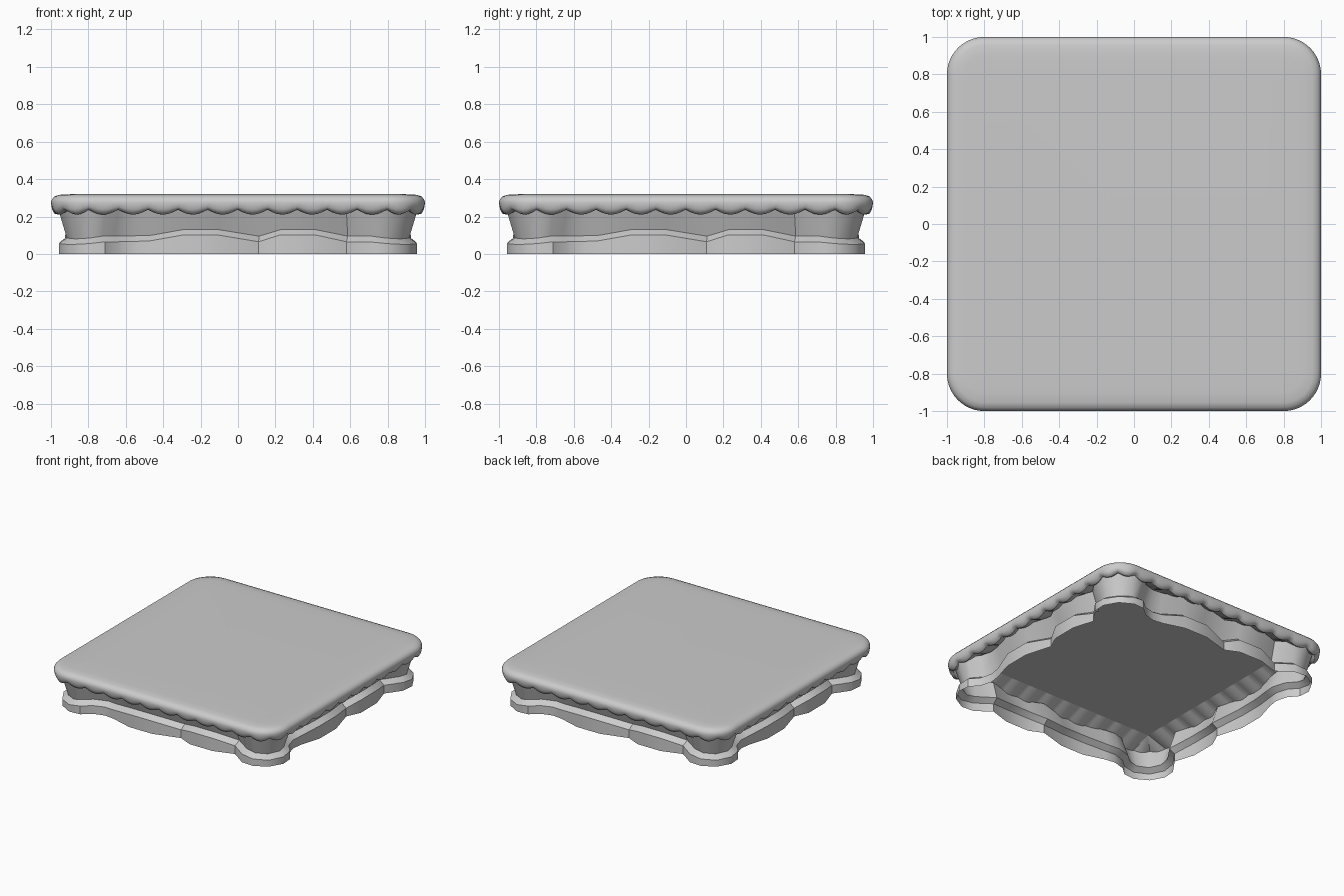
import bpy, bmesh, math
from mathutils import Vector

if "Cube" in bpy.data.objects:
    bpy.data.objects.remove(bpy.data.objects["Cube"])


def make_object(name, rings, angle, cap_last=False):
    """Loft closed rings of equal length into one object."""
    bm = bmesh.new()
    loops = [[bm.verts.new(p) for p in ring] for ring in rings]
    n = len(loops[0])
    for a, b in zip(loops, loops[1:]):
        for i in range(n):
            j = (i + 1) % n
            bm.faces.new((a[i], a[j], b[j], b[i]))
    if cap_last:
        bm.faces.new(loops[-1])
    bmesh.ops.remove_doubles(bm, verts=bm.verts, dist=0.0005)
    bmesh.ops.recalc_face_normals(bm, faces=bm.faces)
    mesh = bpy.data.meshes.new(name)
    bm.to_mesh(mesh)
    bm.free()
    ob = bpy.data.objects.new(name, mesh)
    bpy.context.collection.objects.link(ob)
    bpy.ops.object.select_all(action='DESELECT')
    ob.select_set(True)
    bpy.context.view_layer.objects.active = ob
    bpy.ops.object.shade_smooth_by_angle(angle=math.radians(angle))
    return ob


def quarter_turn(x, y, k):
    for _ in range(k):
        x, y = -y, x
    return x, y


def clamp(v, m):
    return max(-m, min(m, v))


# Rounded square outline: position, outward direction, scallop depth
HALF, RADIUS, SCALLOPS, STEPS = 1.0, 0.2, 12, 6


def outline():
    straight, arc = 2 * (HALF - RADIUS), RADIUS * math.pi / 2
    count, pts = SCALLOPS * STEPS, []
    for k in range(4):
        for i in range(count):
            s = (straight + arc) * i / count
            if s < straight:
                p, d = (s - straight / 2, -HALF), (0, -1)
            else:
                a = (s - straight) / RADIUS
                d = (math.sin(a), -math.cos(a))
                c = HALF - RADIUS
                p = (c + RADIUS * d[0], -c + RADIUS * d[1])
            lobe = math.sin(math.pi * (i % STEPS) / STEPS)
            pts.append((Vector(quarter_turn(*p, k)), Vector(quarter_turn(*d, k)), lobe))
    return pts


edge = outline()

# Cushion top: (inset, height, scallop drop) from the lip to the top
PROFILE = [(0.04, 0.236, 0.026), (0.018, 0.24, 0.024), (0.006, 0.252, 0.014),
           (0.0, 0.275, 0), (0.005, 0.292, 0), (0.018, 0.307, 0),
           (0.045, 0.316, 0), (0.10, 0.319, 0), (0.199, 0.321, 0)]
rings = [[(*(p - d * inset), z - drop * l) for p, d, l in edge]
         for inset, z, drop in PROFILE]
make_object("cushion_top", rings, 60, cap_last=True)

# Scalloped underside fanning out from a flat inner square
INNER, INNER_Z = 0.8, 0.29
square = [(clamp(p.x, INNER), clamp(p.y, INNER), INNER_Z) for p, d, l in edge]
make_object("scalloped_underside", [square, rings[0]], 35)
bpy.ops.mesh.primitive_plane_add(size=2 * INNER, location=(0, 0, INNER_Z),
                                 rotation=(math.pi, 0, 0))
bpy.context.object.name = "underside_panel"

# Wavy base: one side as (along, outward, rim height), turned four times
SIDE = [(-0.80, 0.957, 0.055), (-0.71, 0.95, 0.065), (-0.64, 0.89, 0.065),
        (-0.55, 0.865, 0.067), (-0.47, 0.875, 0.07), (-0.30, 0.925, 0.10),
        (-0.10, 0.925, 0.10), (0.11, 0.865, 0.065), (0.22, 0.915, 0.10),
        (0.42, 0.915, 0.10), (0.58, 0.865, 0.065), (0.70, 0.95, 0.065),
        (0.80, 0.957, 0.055), (0.90, 0.90, 0.05)]
plan = [(Vector(quarter_turn(x, -o, k)), z) for k in range(4) for x, o, z in SIDE]
n = range(len(plan))


def offset(i, dist):
    prev, here, nxt = plan[i - 1][0], plan[i][0], plan[(i + 1) % len(plan)][0]
    t = ((here - prev).normalized() + (nxt - here).normalized()).normalized()
    return here + Vector((t.y, -t.x)) * dist


foot = [(*plan[i][0], 0) for i in n]
rim = [(*plan[i][0], plan[i][1]) for i in n]
ledge = [(*offset(i, -0.043), plan[i][1] + 0.03) for i in n]
skirt_top = [(*offset(i, 0.006), 0.245) for i in n]
make_object("base_rim", [foot, rim, ledge], 35)
make_object("skirt", [ledge, skirt_top], 35)
